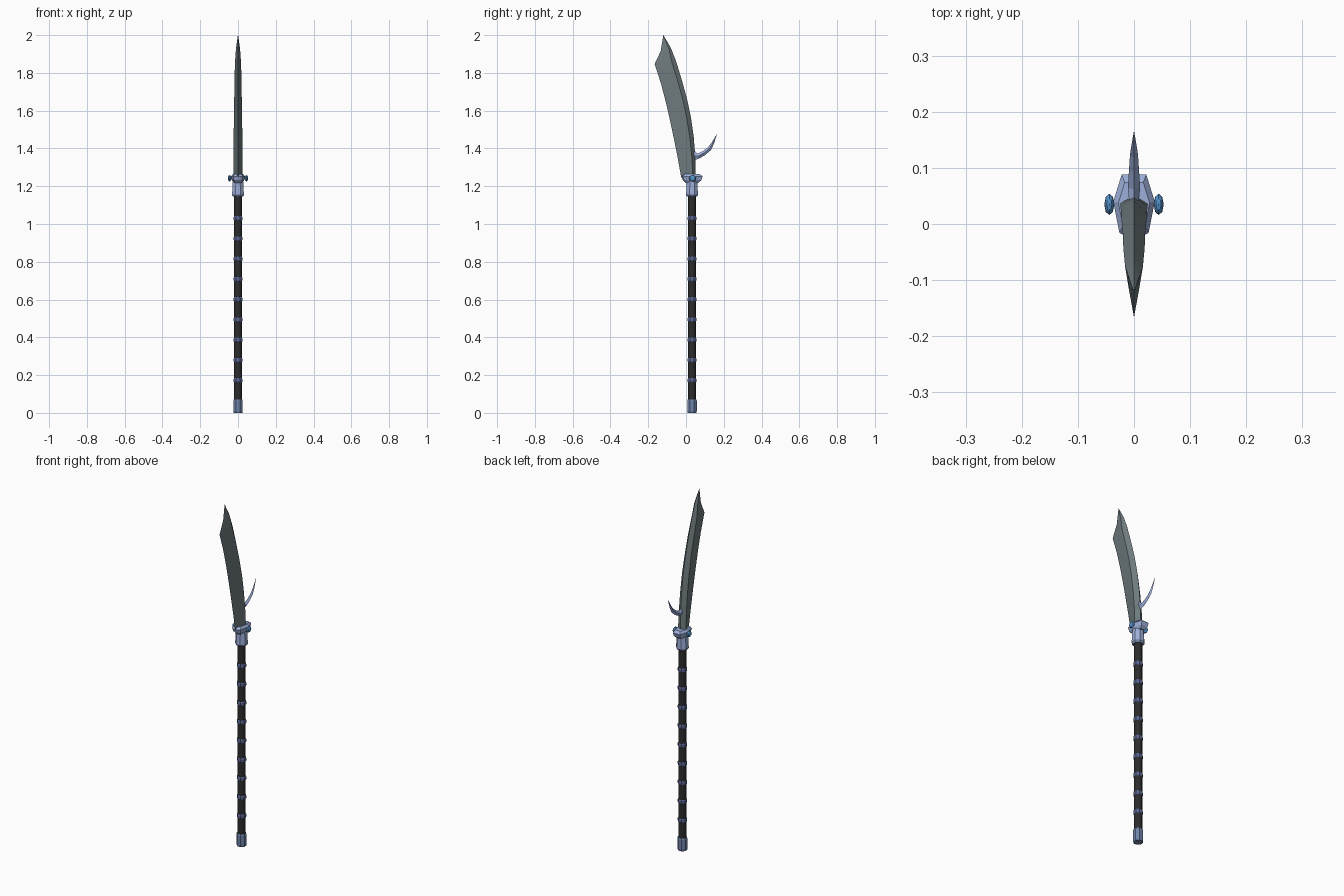
import bpy, math
from mathutils import Vector

if "Cube" in bpy.data.objects:
    bpy.data.objects.remove(bpy.data.objects["Cube"])

PY = 0.032  # pole axis offset in y


def mat(name, r, g, b):
    m = bpy.data.materials.new(name)
    m.diffuse_color = (r, g, b, 1)
    m.use_nodes = True
    m.node_tree.nodes["Principled BSDF"].inputs["Base Color"].default_value = m.diffuse_color
    return m


BLACK = mat("black_grip", 0.025, 0.025, 0.025)
NAVY = mat("navy_band", 0.10, 0.13, 0.28)
CAP = mat("cap_blue", 0.16, 0.23, 0.40)
PALE = mat("pale_metal", 0.34, 0.43, 0.70)
GEM = mat("gem_blue", 0.09, 0.30, 0.62)
STEEL = mat("steel", 0.16, 0.20, 0.21)


def loft(name, rings, material, smooth=None):
    """Skin a list of closed rings and cap both ends."""
    n = len(rings[0])
    verts = [v for ring in rings for v in ring]
    faces = [(i * n + j, i * n + (j + 1) % n, (i + 1) * n + (j + 1) % n, (i + 1) * n + j)
             for i in range(len(rings) - 1) for j in range(n)]
    faces += [tuple(reversed(range(n))), tuple(range(len(verts) - n, len(verts)))]
    me = bpy.data.meshes.new(name)
    me.from_pydata(verts, [], faces)
    me.materials.append(material)
    ob = bpy.data.objects.new(name, me)
    bpy.context.collection.objects.link(ob)
    bpy.context.view_layer.objects.active = ob
    ob.select_set(True)
    bpy.ops.object.mode_set(mode='EDIT')
    bpy.ops.mesh.select_all(action='SELECT')
    bpy.ops.mesh.normals_make_consistent(inside=False)
    bpy.ops.object.mode_set(mode='OBJECT')
    if smooth:
        bpy.ops.object.shade_smooth_by_angle(angle=math.radians(smooth))
    ob.select_set(False)
    return ob


def turned(name, profile, material, sides=8, smooth=None):
    """Faceted turned part on the pole axis from (radius, z) pairs."""
    a0 = math.pi / sides
    rings = [[(r * math.cos(a0 + 2 * math.pi * k / sides),
               PY + r * math.sin(a0 + 2 * math.pi * k / sides), z) for k in range(sides)]
             for r, z in profile]
    return loft(name, rings, material, smooth)


# Pole, end cap and grip bands
turned("pole", [(0.022, 0.05), (0.022, 1.17)], BLACK, smooth=50)
turned("end_cap", [(0.025, 0), (0.027, 0.01), (0.027, 0.065), (0.024, 0.072)], CAP)
for i in range(9):
    z = 0.172 + i * 0.1072
    turned(f"grip_band_{i + 1}", [(0.021, z - 0.013), (0.025, z - 0.007),
                                  (0.025, z + 0.007), (0.021, z + 0.013)], NAVY)

# Socket below the guard
turned("socket", [(0.028, 1.145), (0.034, 1.153), (0.030, 1.225), (0.026, 1.235)], PALE)

# Guard: faceted collar, pointed toward the sides
outline = [(0.022, 0.088), (0.037, 0.040), (0.026, -0.016), (0.010, -0.024)]
outline += [(-x, y) for x, y in reversed(outline)]
loft("guard", [[(x * s, PY + (y - PY) * s, z) for x, y in outline]
               for s, z in ((0.62, 1.218), (0.88, 1.232), (1.0, 1.252), (0.75, 1.264))], PALE)

# Side gems
for side, sx in (("left", -1), ("right", 1)):
    bpy.ops.mesh.primitive_uv_sphere_add(segments=8, ring_count=6, radius=1,
                                         location=(sx * 0.044, 0.035, 1.242))
    gem = bpy.context.object
    gem.name = "gem_" + side
    gem.scale = (0.009, 0.019, 0.017)
    gem.data.materials.append(GEM)
    gem.select_set(False)

# Blade: (edge y, edge z, spine y, spine z, half thickness)
stations = [(-0.025, 1.245, 0.052, 1.245, 0.025), (-0.044, 1.35, 0.050, 1.35, 0.024),
            (-0.064, 1.45, 0.041, 1.46, 0.023), (-0.085, 1.55, 0.027, 1.56, 0.022),
            (-0.108, 1.65, 0.006, 1.66, 0.020), (-0.133, 1.745, -0.020, 1.755, 0.019),
            (-0.166, 1.847, -0.052, 1.86, 0.016), (-0.134, 1.915, -0.079, 1.93, 0.011),
            (-0.1205, 1.999, -0.1195, 2.0, 0.0008)]
blade = []
for ey, ez, sy, sz, w in stations:
    e, s = Vector((0, ey, ez)), Vector((0, sy, sz))
    r = s.lerp(e, 0.20)   # ridge near the spine
    m = s.lerp(e, 0.62)   # hollow of the cutting bevel
    blade.append([s, (w, r.y, r.z), (w * 0.5, m.y, m.z), e,
                  (-w * 0.5, m.y, m.z), (-w, r.y, r.z)])
loft("blade", blade, STEEL, smooth=30)

# Hook on the back: (upper y, upper z, lower y, lower z, half width)
hook = []
for uy, uz, ly, lz, w in [(0.035, 1.395, 0.035, 1.335, 0.008), (0.062, 1.372, 0.066, 1.345, 0.011),
                          (0.092, 1.388, 0.100, 1.364, 0.009), (0.117, 1.407, 0.133, 1.392, 0.007),
                          (0.138, 1.435, 0.149, 1.428, 0.004), (0.1635, 1.476, 0.164, 1.475, 0.0005)]:
    my, mz = (uy + ly) / 2, (uz + lz) / 2
    hook.append([(0, uy, uz), (w, my, mz), (0, ly, lz), (-w, my, mz)])
loft("back_hook", hook, PALE)
